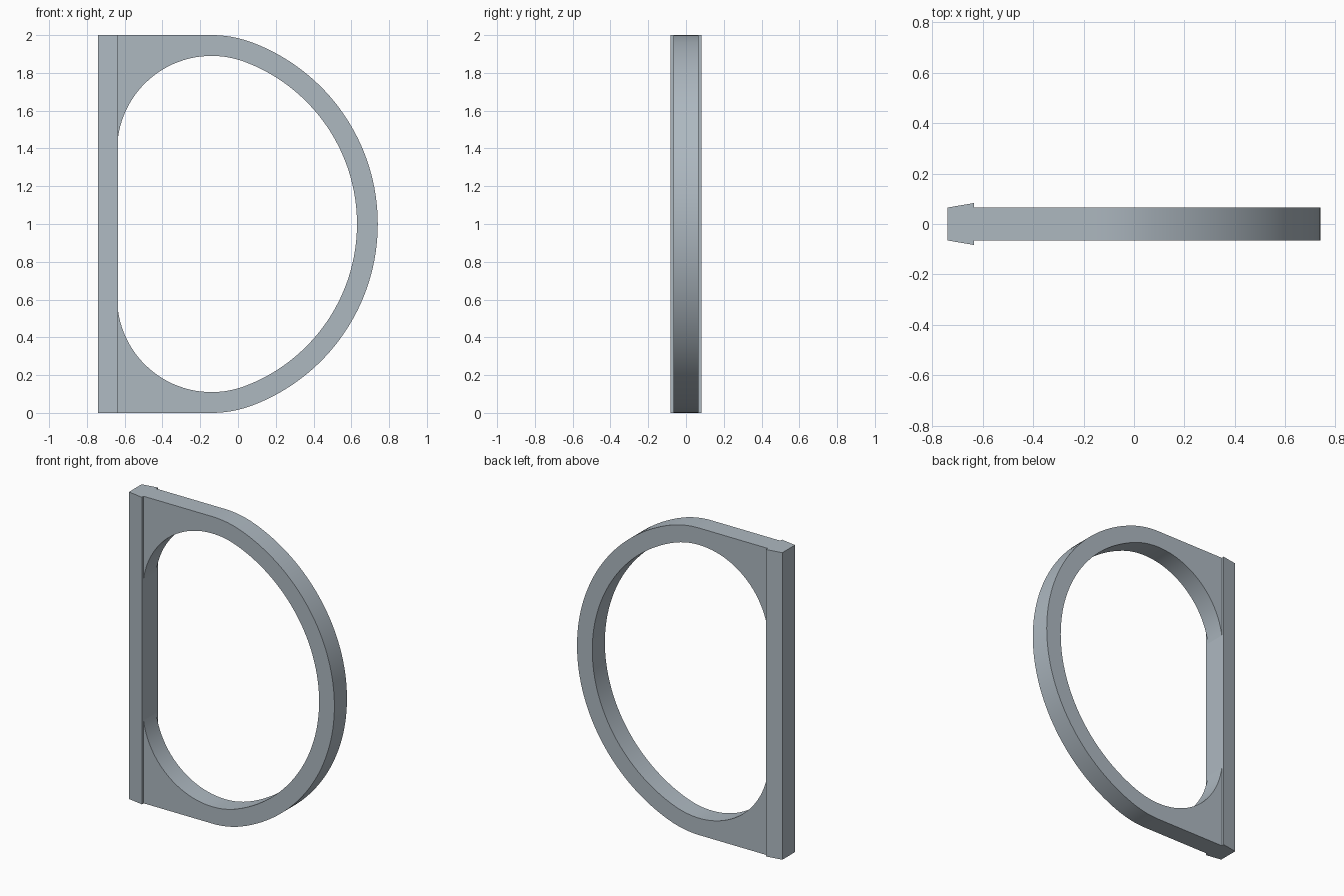
import bpy
import bmesh
import math

if "Cube" in bpy.data.objects:
    bpy.data.objects.remove(bpy.data.objects["Cube"], do_unlink=True)

# Main dimensions
LEFT, JOIN, RIGHT = -0.74, -0.635, 0.74     # bar edge, bar/hoop joint, hoop edge
HALF, FLARE = 0.065, 0.083                  # half depth of hoop and of flared bar
WALL = 0.11                                 # hoop thickness
CX, CZ, R = -0.14, 1.39, 0.50               # shoulder arc of the opening
BIG_X = -0.287                              # centre of the large arc, at z = 1
BIG_R = RIGHT - WALL - BIG_X
TANGENT = math.atan2(CZ - 1, CX - BIG_X)    # where the two arcs meet

steel = bpy.data.materials.new("blue grey")
steel.use_nodes = True
colour = (0.42, 0.48, 0.53, 1)
steel.diffuse_color = colour
steel.node_tree.nodes["Principled BSDF"].inputs["Base Color"].default_value = colour


def finish(name, bm):
    bmesh.ops.recalc_face_normals(bm, faces=bm.faces)
    mesh = bpy.data.meshes.new(name)
    bm.to_mesh(mesh)
    bm.free()
    mesh.materials.append(steel)
    obj = bpy.data.objects.new(name, mesh)
    bpy.context.collection.objects.link(obj)
    bpy.ops.object.select_all(action='DESELECT')
    obj.select_set(True)
    bpy.context.view_layer.objects.active = obj
    bpy.ops.object.shade_smooth_by_angle(angle=math.radians(30))
    return obj


def arc(cx, cz, r, a, b, n):
    return [(cx + r * math.cos(a + (b - a) * i / n),
             cz + r * math.sin(a + (b - a) * i / n)) for i in range(n + 1)]


# Hoop: paired inner and outer outlines of the upper half, then mirrored about z = 1
start = math.acos((JOIN - CX) / R)
shoulder = arc(CX, CZ, R, start, math.pi / 2, 24)
inner = (shoulder
         + arc(CX, CZ, R, math.pi / 2, TANGENT, 8)[1:]
         + arc(BIG_X, 1, BIG_R, TANGENT, 0, 32)[1:])
outer = ([(x, CZ + R + WALL) for x, z in shoulder]
         + arc(CX, CZ, R + WALL, math.pi / 2, TANGENT, 8)[1:]
         + arc(BIG_X, 1, BIG_R + WALL, TANGENT, 0, 32)[1:])
inner += [(x, 2 - z) for x, z in inner[-2::-1]]
outer += [(x, 2 - z) for x, z in outer[-2::-1]]

bm = bmesh.new()
sections = [[bm.verts.new((x, y, z)) for (x, z), y in
             ((i, -HALF), (o, -HALF), (o, HALF), (i, HALF))]
            for i, o in zip(inner, outer)]
for a, b in zip(sections, sections[1:]):
    for k in range(4):
        m = (k + 1) % 4
        bm.faces.new((a[k], a[m], b[m], b[k]))
bm.faces.new(sections[0])
bm.faces.new(sections[-1])
finish("hoop", bm)

# Straight bar with a flared cross-section, running the full height
bm = bmesh.new()
section = [(LEFT, -HALF), (JOIN, -FLARE), (JOIN, FLARE), (LEFT, HALF)]
base = bm.faces.new([bm.verts.new((x, y, 0)) for x, y in section])
top = bmesh.ops.extrude_face_region(bm, geom=[base], use_keep_orig=True)["geom"]
bmesh.ops.translate(bm, vec=(0, 0, 2),
                    verts=[g for g in top if isinstance(g, bmesh.types.BMVert)])
finish("straight_bar", bm)
